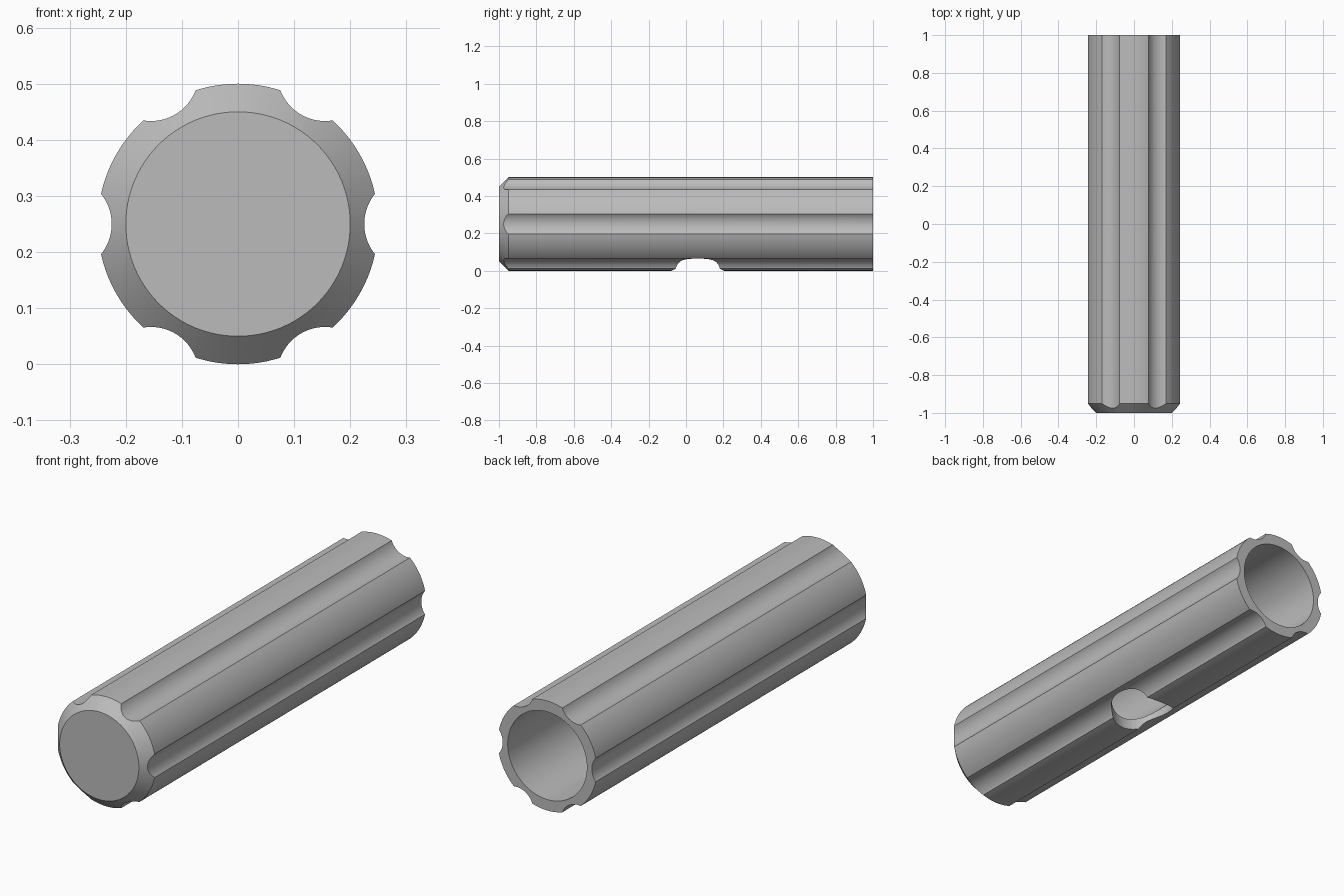
import bpy
import math
from mathutils import Matrix, Vector

cube = bpy.data.objects.get("Cube")
if cube:
    bpy.data.objects.remove(cube, do_unlink=True)

RADIUS, BORE, LENGTH, CHAMFER = 0.25, 0.20, 2.0, 0.05
HALF = LENGTH / 2
AXIS_Z = RADIUS
SEGMENTS = 96

grey = bpy.data.materials.new("plain grey")
grey.use_nodes = True
colour = (0.5, 0.5, 0.5, 1)
grey.diffuse_color = colour
grey.node_tree.nodes["Principled BSDF"].inputs["Base Color"].default_value = colour


def lathe(name, profile):
    """Revolve (radius, y) points about the lengthwise axis, with poles at both ends."""
    verts, faces, rings = [], [], []
    for r, y in profile:
        if r == 0:
            rings.append([len(verts)] * SEGMENTS)
            verts.append((0, y, AXIS_Z))
            continue
        rings.append(list(range(len(verts), len(verts) + SEGMENTS)))
        for i in range(SEGMENTS):
            a = math.tau * i / SEGMENTS
            verts.append((r * math.cos(a), y, AXIS_Z + r * math.sin(a)))
    for low, high in zip(rings, rings[1:]):
        for i in range(SEGMENTS):
            j = (i + 1) % SEGMENTS
            quad = [low[i], low[j], high[j], high[i]]
            faces.append(list(dict.fromkeys(quad)))
    mesh = bpy.data.meshes.new(name)
    mesh.from_pydata(verts, [], faces)
    obj = bpy.data.objects.new(name, mesh)
    bpy.context.collection.objects.link(obj)
    return obj


def cut_cylinder(target, name, radius, depth, location, rotation=(0, 0, 0)):
    """Subtract a cylinder from the target, then discard the cutter."""
    bpy.ops.mesh.primitive_cylinder_add(vertices=64, radius=radius, depth=depth,
                                        location=location, rotation=rotation)
    cutter = bpy.context.object
    cutter.name = name
    cutter.hide_render = True
    mod = target.modifiers.new(name, "BOOLEAN")
    mod.operation = "DIFFERENCE"
    mod.solver = "EXACT"
    mod.object = cutter
    bpy.ops.object.select_all(action="DESELECT")
    target.select_set(True)
    bpy.context.view_layer.objects.active = target
    bpy.ops.object.modifier_apply(modifier=mod.name)
    bpy.data.objects.remove(cutter, do_unlink=True)


# Hollow sleeve: closed chamfered front, open back
sleeve = lathe("fluted_sleeve", [
    (0, -HALF), (RADIUS - CHAMFER, -HALF), (RADIUS, -HALF + CHAMFER),
    (RADIUS, HALF), (BORE, HALF), (BORE, -HALF + CHAMFER), (0, -HALF + CHAMFER)])
sleeve.data.materials.append(grey)

# Six grip flutes along the whole length
for k in range(6):
    a = math.tau * k / 6
    cut_cylinder(sleeve, "flute_cutter", 0.085, LENGTH + 0.2,
                 (0.31 * math.cos(a), 0, AXIS_Z + 0.31 * math.sin(a)),
                 (math.pi / 2, 0, 0))

# Round hole through the underside wall
cut_cylinder(sleeve, "hole_cutter", 0.14, 0.3, (0, 0.063, 0))

bpy.ops.object.shade_smooth_by_angle(angle=math.radians(25))
